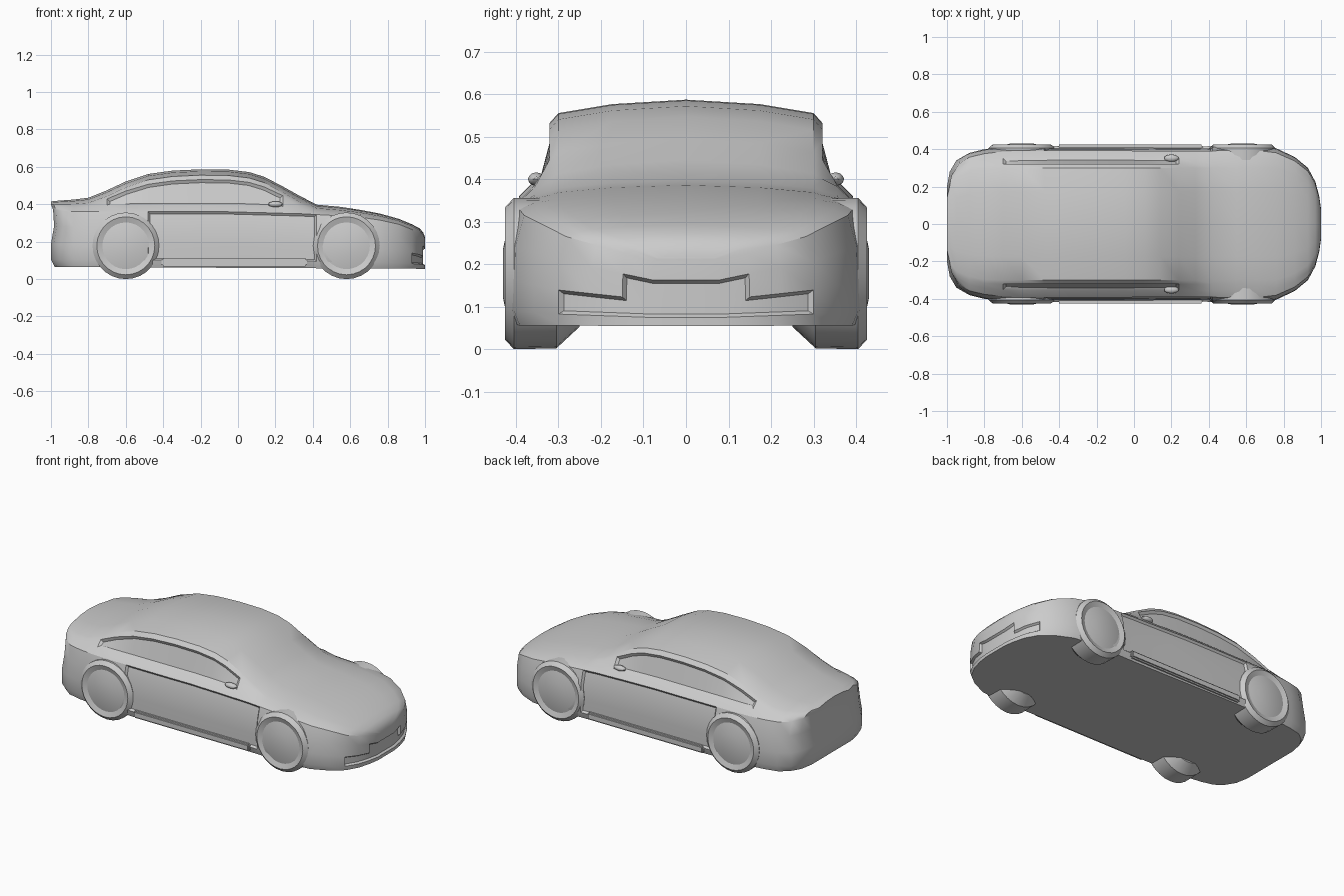
import bpy, bmesh, math
from mathutils import Matrix

cube = bpy.data.objects.get("Cube")
if cube:
    bpy.data.objects.remove(cube)

grey = bpy.data.materials.new("plain grey")
grey.use_nodes = True
colour = (0.6, 0.6, 0.6, 1)
grey.diffuse_color = colour
grey.node_tree.nodes["Principled BSDF"].inputs["Base Color"].default_value = colour


def finish(bm, name, angle=30):
    bmesh.ops.recalc_face_normals(bm, faces=bm.faces)
    mesh = bpy.data.meshes.new(name)
    bm.to_mesh(mesh)
    bm.free()
    mesh.materials.append(grey)
    obj = bpy.data.objects.new(name, mesh)
    bpy.context.collection.objects.link(obj)
    bpy.ops.object.select_all(action="DESELECT")
    obj.select_set(True)
    bpy.context.view_layer.objects.active = obj
    bpy.ops.object.shade_smooth_by_angle(angle=math.radians(angle))
    return obj


# Body stations: x, half width, centre top, shoulder height
STATIONS = [
    (-1.0, .20, .415, .37), (-.985, .28, .417, .37), (-.95, .34, .42, .365),
    (-.88, .38, .425, .36), (-.8, .40, .435, .36), (-.7, .412, .475, .36),
    (-.6, .416, .522, .36), (-.48, .417, .562, .36), (-.35, .418, .58, .36),
    (-.2, .418, .587, .36), (-.05, .417, .585, .36), (.06, .416, .572, .357),
    (.14, .415, .547, .355), (.24, .415, .495, .352), (.33, .415, .445, .35),
    (.42, .416, .398, .345), (.55, .42, .386, .338), (.66, .418, .369, .33),
    (.76, .405, .35, .315), (.86, .358, .322, .293), (.93, .30, .293, .265),
    (.97, .225, .272, .245), (.99, .15, .25, .225), (1.0, .08, .225, .205)]
# Side rows: fraction of height up to the shoulder, fraction of half width
SIDE = [(0, .965), (.13, 1), (.4, 1), (.72, .99), (1, .94)]


def half_section(w, top, s, x):
    floor = .06 - .005 * x
    pts = [(0, floor), (.6 * w, floor)]
    pts += [(k * w, floor + (s - floor) * f) for f, k in SIDE]
    rise = top - s
    edge = min(.315, .78 * w)
    edge_z = top - min(.035, .4 * rise)
    pts.append((.855 * w, s + min(.035, .35 * rise)))
    pts.append((edge + .006, edge_z - min(.02, .1 * rise)))
    pts.append((edge - .015, edge_z + .1 * (top - edge_z)))
    pts.append((.55 * edge, top - .3 * (top - edge_z)))
    pts.append((0, top))
    return pts


def tail_shift(x, z):
    # Tail tucks in between the bumper and the boot lip
    if x > -.9:
        return 0
    return .03 * max(0, 1 - abs(z - .32) / .08) + (.02 if z < .08 else 0)


bm = bmesh.new()
rings = []
for x, w, top, s in STATIONS:
    half = half_section(w, top, s, x)
    loop = half + [(-y, z) for y, z in half[-2:0:-1]]
    rings.append([bm.verts.new((x + tail_shift(x, z), y, z)) for y, z in loop])
n = len(rings[0])
for a, b in zip(rings, rings[1:]):
    for i in range(n):
        j = (i + 1) % n
        bm.faces.new((a[i], a[j], b[j], b[i]))
# End caps are built in strips across the width
for ring in (rings[0], rings[-1]):
    for i in range(n // 2):
        corners = [ring[i], ring[i + 1], ring[-i - 1], ring[-i]]
        if i == 0:
            corners = corners[:3]
        elif i == n // 2 - 1:
            corners = [ring[i], ring[i + 1], ring[-i]]
        bm.faces.new(corners)
bmesh.ops.recalc_face_normals(bm, faces=bm.faces)


def recess(rule, thickness, depth):
    bm.normal_update()
    faces = [f for f in bm.faces if rule(f.calc_center_median(), f.normal)]
    if faces:
        bmesh.ops.inset_region(bm, faces=faces, thickness=thickness,
                               depth=-depth, use_even_offset=True)


for side in (-1, 1):
    # Side windows
    recess(lambda c, nor: nor.y * side > .8 and -.66 < c.x < .27
           and .39 < c.z < .54 and abs(c.y) < .36, .014, .012)
    # Doors between the wheel arches
    recess(lambda c, nor: nor.y * side > .8 and -.42 < c.x < .4
           and .1 < c.z < .33 and abs(c.y) > .39, .01, .012)
# Lower front intake
recess(lambda c, nor: nor.x > .6 and c.x > .9 and .08 < c.z < .15, .008, .012)
finish(bm, "car_body")

# Wheels: distance from the centre line, radius
WHEEL = [(.25, .125), (.305, .176), (.405, .178), (.426, .155), (.416, .125),
         (.43, .06)]


def wheel(name, x, side):
    bm = bmesh.new()
    count = 28
    loops = []
    for y, r in WHEEL:
        angles = [2 * math.pi * k / count for k in range(count)]
        loops.append([bm.verts.new((x + r * math.cos(t), side * y,
                                    .178 + r * math.sin(t))) for t in angles])
    for a, b in zip(loops, loops[1:]):
        for i in range(count):
            j = (i + 1) % count
            bm.faces.new((a[i], a[j], b[j], b[i]))
    bm.faces.new(loops[0])
    bm.faces.new(loops[-1])
    finish(bm, name)


for side, label in ((1, "left"), (-1, "right")):
    wheel("front_wheel_" + label, .58, side)
    wheel("rear_wheel_" + label, -.6, side)

    # Door mirror
    bm = bmesh.new()
    bmesh.ops.create_icosphere(bm, subdivisions=2, radius=1, matrix=(
        Matrix.Translation((.2, side * .352, .4)) @ Matrix.Diagonal((.04, .02, .016, 1))))
    finish(bm, "mirror_" + label)

    # Sill strip below the doors
    bm = bmesh.new()
    bmesh.ops.create_cube(bm, size=1, matrix=(
        Matrix.Translation((-.02, side * .413, .09)) @ Matrix.Diagonal((.78, .025, .045, 1))))
    bmesh.ops.bevel(bm, geom=bm.edges[:], offset=.008, segments=2, affect="EDGES")
    finish(bm, "sill_" + label)
